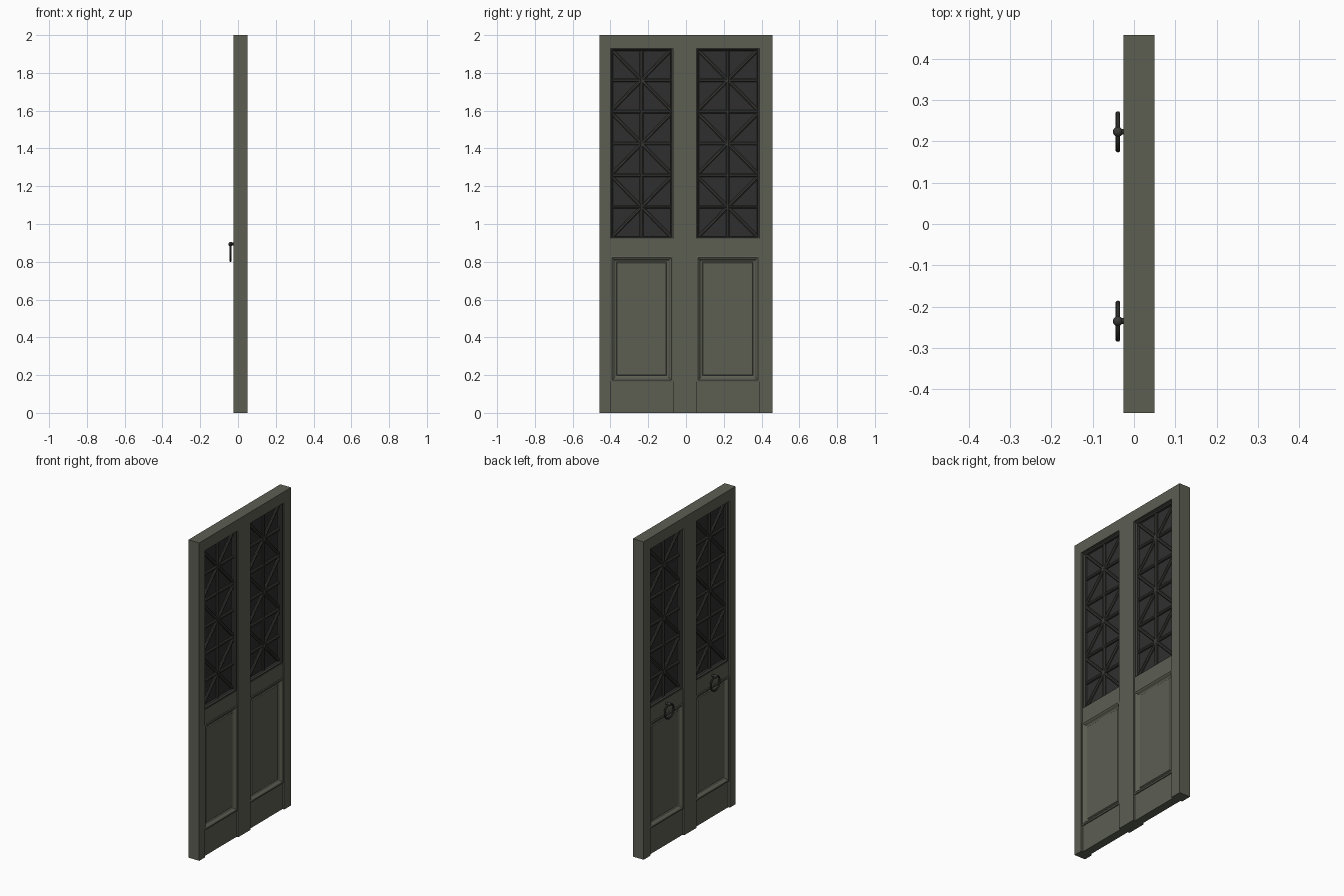
import bpy, bmesh, math
from mathutils import Vector

if "Cube" in bpy.data.objects:
    bpy.data.objects.remove(bpy.data.objects["Cube"])

CX = 0.0125          # middle of the door thickness
LEAVES = ((-0.4, -0.07), (0.055, 0.388))


def material(name, rgb):
    m = bpy.data.materials.new(name)
    m.diffuse_color = (*rgb, 1)
    m.use_nodes = True
    m.node_tree.nodes["Principled BSDF"].inputs["Base Color"].default_value = m.diffuse_color
    return m


GREEN = material("olive_paint", (0.107, 0.114, 0.086))
GLASS = material("dark_glass", (0.029, 0.028, 0.028))
IRON = material("dark_iron", (0.042, 0.044, 0.038))


def make_object(name, bm, mat):
    bmesh.ops.recalc_face_normals(bm, faces=bm.faces)
    me = bpy.data.meshes.new(name)
    bm.to_mesh(me)
    bm.free()
    me.materials.append(mat)
    ob = bpy.data.objects.new(name, me)
    bpy.context.collection.objects.link(ob)
    return ob


def board(name, y0, y1, z0, z1, half, mat):
    """Flat board, symmetric about the middle of the door."""
    bm = bmesh.new()
    bmesh.ops.create_cube(bm, size=1)
    for v in bm.verts:
        v.co = Vector((v.co.x * 2 * half, v.co.y * (y1 - y0), v.co.z * (z1 - z0)))
    ob = make_object(name, bm, mat)
    ob.location = (CX, (y0 + y1) / 2, (z0 + z1) / 2)
    return ob


def bar(name, y, z, length, width, half, angle):
    """Glazing bar with chamfered edges, turned in the door plane."""
    ob = board(name, -length / 2, length / 2, -width / 2, width / 2, half, IRON)
    ob.location = (CX, y, z)
    ob.rotation_euler.x = angle
    b = ob.modifiers.new("chamfer", "BEVEL")
    b.width = width * 0.28
    b.segments = 1


def moulding(name, y0, y1, z0, z1, profile, mat, fill):
    """Mitred moulding on both faces from (inset, half depth) points."""
    bm = bmesh.new()
    for side in (-1, 1):
        prev = None
        for inset, depth in profile:
            a, b, c, d = y0 + inset, y1 - inset, z0 + inset, z1 - inset
            x = CX + side * depth
            ring = [bm.verts.new((x, *p)) for p in ((a, c), (b, c), (b, d), (a, d))]
            if prev:
                for i in range(4):
                    j = (i + 1) % 4
                    bm.faces.new((prev[i], prev[j], ring[j], ring[i]))
            prev = ring
        if fill:
            bm.faces.new(prev)
    return make_object(name, bm, mat)


# Full-depth frame
board("left_stile", -0.457, -0.4, 0, 2, 0.0375, GREEN)
board("middle_stile", -0.07, 0.055, 0, 2, 0.0375, GREEN)
board("right_stile", 0.388, 0.457, 0, 2, 0.0375, GREEN)

for n, (y0, y1) in enumerate(LEAVES):
    yc, w = (y0 + y1) / 2, y1 - y0
    # Rails
    board(f"top_rail_{n}", y0, y1, 1.93, 2, 0.0375, GREEN)
    board(f"lock_rail_{n}", y0, y1, 0.83, 0.922, 0.030, GREEN)
    board(f"bottom_rail_{n}", y0, y1, 0, 0.165, 0.026, GREEN)
    # Lower raised panel with moulding
    moulding(f"lower_panel_{n}", y0, y1, 0.165, 0.83,
             ((0, 0.024), (0, 0.032), (0.008, 0.034), (0.015, 0.030), (0.022, 0.020),
              (0.032, 0.016), (0.036, 0.021), (0.042, 0.022)), GREEN, True)
    # Window pane and its edge moulding
    zb, zt = 0.922, 1.93
    board(f"glass_{n}", y0, y1, zb, zt, 0.005, GLASS)
    moulding(f"window_edge_{n}", y0, y1, zb, zt,
             ((0, 0.005), (0, 0.028), (0.006, 0.027), (0.013, 0.018), (0.013, 0.005)),
             IRON, False)
    # Star lattice: three square cells
    h = (zt - zb) / 3
    bar(f"upright_bar_{n}", yc, (zt + zb) / 2, zt - zb, 0.02, 0.018, math.pi / 2)
    for k in range(1, 6):
        bar(f"cross_bar_{n}_{k}", yc, zb + k * h / 2, w, 0.018, 0.0175, 0)
    for k in range(3):
        zc = zb + (k + 0.5) * h
        for s in (-1, 1):
            bar(f"diagonal_bar_{n}_{k}_{s}", yc, zc, math.hypot(w, h) - 0.02, 0.018,
                0.017, s * math.atan2(h, w))

# Ring handles on the -x face
for n, y in enumerate((-0.235, 0.223)):
    bpy.ops.mesh.primitive_torus_add(major_segments=40, minor_segments=10,
                                     major_radius=0.044, minor_radius=0.0058,
                                     location=(-0.039, y, 0.849),
                                     rotation=(0, math.pi / 2, 0))
    parts = [("handle_ring", bpy.context.object)]
    bpy.ops.mesh.primitive_uv_sphere_add(segments=20, ring_count=12, radius=0.012,
                                         location=(-0.039, y, 0.894))
    parts.append(("handle_knob", bpy.context.object))
    bpy.ops.mesh.primitive_cylinder_add(vertices=16, radius=0.007, depth=0.025,
                                        location=(-0.026, y, 0.894),
                                        rotation=(0, math.pi / 2, 0))
    parts.append(("handle_stem", bpy.context.object))
    for name, ob in parts:
        ob.name = f"{name}_{n}"
        ob.data.materials.append(IRON)
        bpy.ops.object.select_all(action='DESELECT')
        ob.select_set(True)
        bpy.context.view_layer.objects.active = ob
        bpy.ops.object.shade_smooth_by_angle()
